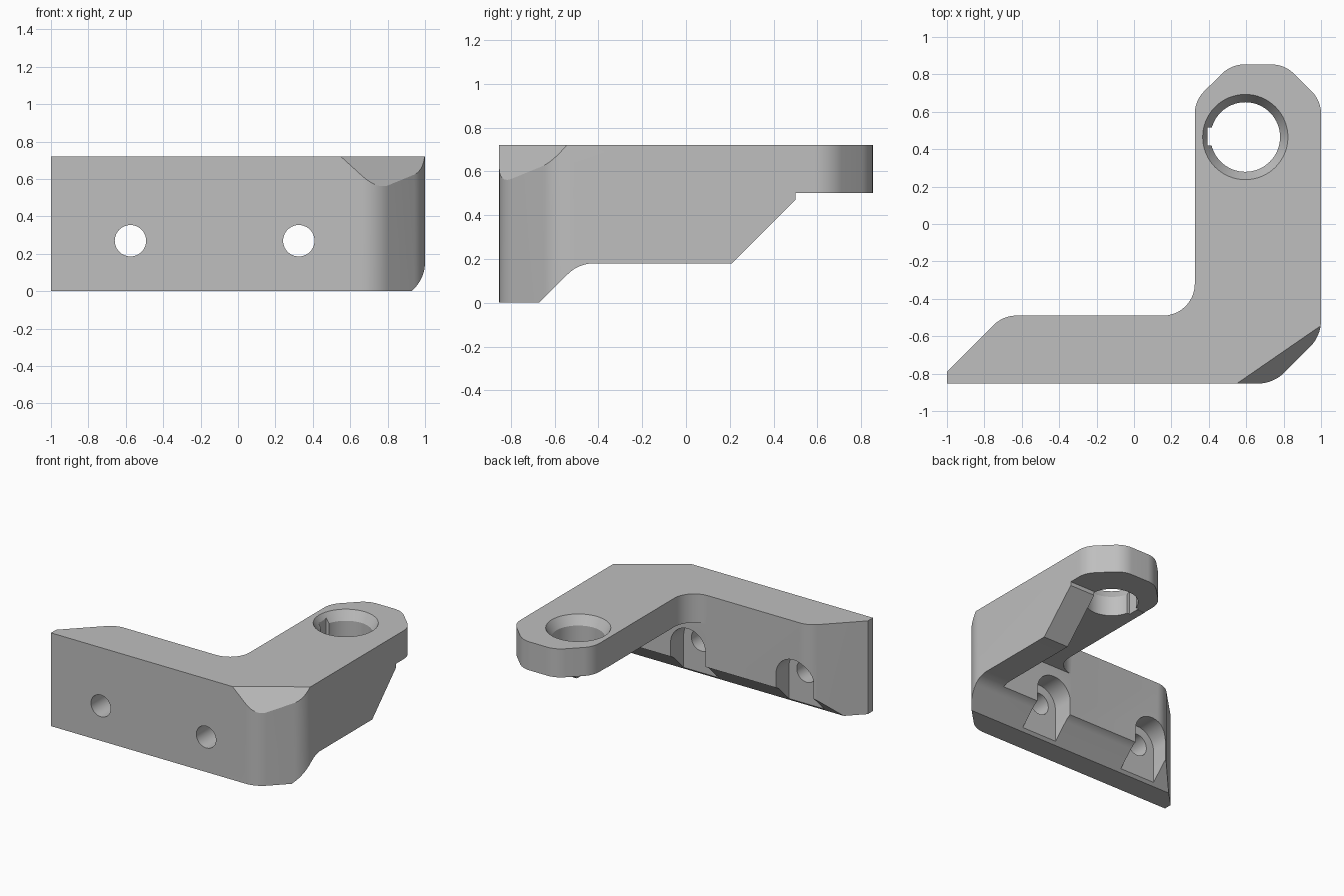
import bpy, bmesh, math
from mathutils import Vector

if "Cube" in bpy.data.objects:
    bpy.data.objects.remove(bpy.data.objects["Cube"])

HEIGHT = 0.72


def rounded(points, steps=10):
    """Round each (x, y, radius) corner of a closed outline."""
    out = []
    for i, (x, y, r) in enumerate(points):
        p = Vector((x, y))
        if r == 0:
            out.append(p)
            continue
        a = (Vector(points[i - 1][:2]) - p).normalized()
        b = (Vector(points[(i + 1) % len(points)][:2]) - p).normalized()
        half = a.angle(b) / 2
        centre = p + (a + b).normalized() * r / math.sin(half)
        start = p + a * r / math.tan(half) - centre
        turn = start.angle_signed(p + b * r / math.tan(half) - centre)
        for k in range(steps + 1):
            t = -turn * k / steps
            c, s = math.cos(t), math.sin(t)
            out.append(centre + Vector((start.x * c - start.y * s,
                                        start.x * s + start.y * c)))
    return out


def prism(name, outline, place, lo, hi):
    """Extrude a flat outline; place(u, v, w) maps it into space."""
    bm = bmesh.new()
    rings = [[bm.verts.new(place(p[0], p[1], w)) for p in outline] for w in (lo, hi)]
    bm.faces.new(rings[0])
    bm.faces.new(rings[1])
    n = len(outline)
    for i in range(n):
        j = (i + 1) % n
        bm.faces.new((rings[0][i], rings[0][j], rings[1][j], rings[1][i]))
    bmesh.ops.recalc_face_normals(bm, faces=bm.faces)
    mesh = bpy.data.meshes.new(name)
    bm.to_mesh(mesh)
    bm.free()
    obj = bpy.data.objects.new(name, mesh)
    bpy.context.collection.objects.link(obj)
    return obj


def along_x(u, v, w):
    return (w, u, v)


def along_y(u, v, w):
    return (u, w, v)


def along_z(u, v, w):
    return (u, v, w)


def box(name, x0, x1, y0, y1, z0, z1):
    return prism(name, [(x0, y0), (x1, y0), (x1, y1), (x0, y1)], along_z, z0, z1)


def cone(name, centre, r_low, r_high, z0, z1):
    bm = bmesh.new()
    bmesh.ops.create_cone(bm, cap_ends=True, segments=64, radius1=r_low,
                          radius2=r_high, depth=z1 - z0)
    bmesh.ops.translate(bm, verts=bm.verts, vec=(*centre, (z0 + z1) / 2))
    mesh = bpy.data.meshes.new(name)
    bm.to_mesh(mesh)
    bm.free()
    obj = bpy.data.objects.new(name, mesh)
    bpy.context.collection.objects.link(obj)
    return obj


def combine(target, tool, operation="DIFFERENCE"):
    mod = target.modifiers.new("cut", "BOOLEAN")
    mod.operation, mod.solver, mod.object = operation, "EXACT", tool
    bpy.context.view_layer.objects.active = target
    bpy.ops.object.modifier_apply(modifier=mod.name)
    bpy.data.objects.remove(tool)


# L-shaped plan of the wall plate and arm
plan = rounded([(-1, -0.853, 0), (0.745, -0.853, 0.2), (1, -0.598, 0.2),
                (1, 0.66, 0.17), (0.805, 0.853, 0.17), (0.52, 0.853, 0.17),
                (0.325, 0.66, 0.17), (0.325, -0.49, 0.17),
                (-0.7, -0.49, 0.17), (-1, -0.79, 0)])
bracket = prism("bracket", plan, along_z, 0, HEIGHT)

# Stepped side outline with sloped underside
side = rounded([(-0.9, -0.1, 0), (-0.9, 0, 0), (-0.67, 0, 0), (-0.49, 0.18, 0.17),
                (0.21, 0.18, 0), (0.5, 0.47, 0), (0.5, 0.5, 0), (0.9, 0.5, 0),
                (0.9, 0.9, 0), (-0.9, 0.9, 0)][1:])
combine(bracket, prism("side_outline", side, along_x, -1.1, 1.1), "INTERSECT")

# Recess under the arm, leaving a rib on its outer side
combine(bracket, box("arm_recess", 0, 0.785, -0.489, 0.95, -0.1, 0.498))

# Screw holes with arched pockets open at the bottom
for x in (-0.575, 0.325):
    arch = [(x + 0.15 * math.cos(math.pi * k / 24), 0.27 + 0.15 * math.sin(math.pi * k / 24))
            for k in range(25)] + [(x - 0.15, -0.1), (x + 0.15, -0.1)]
    combine(bracket, prism("pocket", arch, along_y, -0.65, -0.35))
    ring = [(x + 0.084 * math.cos(math.tau * k / 40), 0.27 + 0.084 * math.sin(math.tau * k / 40))
            for k in range(40)]
    combine(bracket, prism("screw_hole", ring, along_y, -1, -0.4))

# Keyed, countersunk hole at the arm end
pivot = (0.595, 0.465)
combine(bracket, cone("pivot_hole", pivot, 0.186, 0.186, 0.4, 0.9))
combine(bracket, cone("countersink", pivot, 0.186, 0.24, 0.65, 0.74))
combine(bracket, box("key_slot", 0.392, 0.45, 0.42, 0.515, 0.4, 0.9))

# Sloped facet on the top front corner
bm = bmesh.new()
bm.from_mesh(bracket.data)
cut = bmesh.ops.bisect_plane(bm, geom=bm.verts[:] + bm.edges[:] + bm.faces[:], dist=1e-5,
                             plane_co=(0.55, -0.853, HEIGHT),
                             plane_no=(0.91, -1.32, 1), clear_outer=True)
rim = [e for e in cut["geom_cut"] if isinstance(e, bmesh.types.BMEdge)]
bmesh.ops.contextual_create(bm, geom=rim)
bmesh.ops.recalc_face_normals(bm, faces=bm.faces)
bm.to_mesh(bracket.data)
bm.free()

# Plain grey finish
grey = bpy.data.materials.new("plain grey")
grey.use_nodes = True
colour = (0.52, 0.52, 0.52, 1)
grey.diffuse_color = colour
grey.node_tree.nodes["Principled BSDF"].inputs["Base Color"].default_value = colour
bracket.data.materials.clear()
bracket.data.materials.append(grey)
for face in bracket.data.polygons:
    face.material_index = 0

bpy.ops.object.select_all(action="DESELECT")
bracket.select_set(True)
bpy.context.view_layer.objects.active = bracket
bpy.ops.object.shade_smooth_by_angle(angle=math.radians(25))
